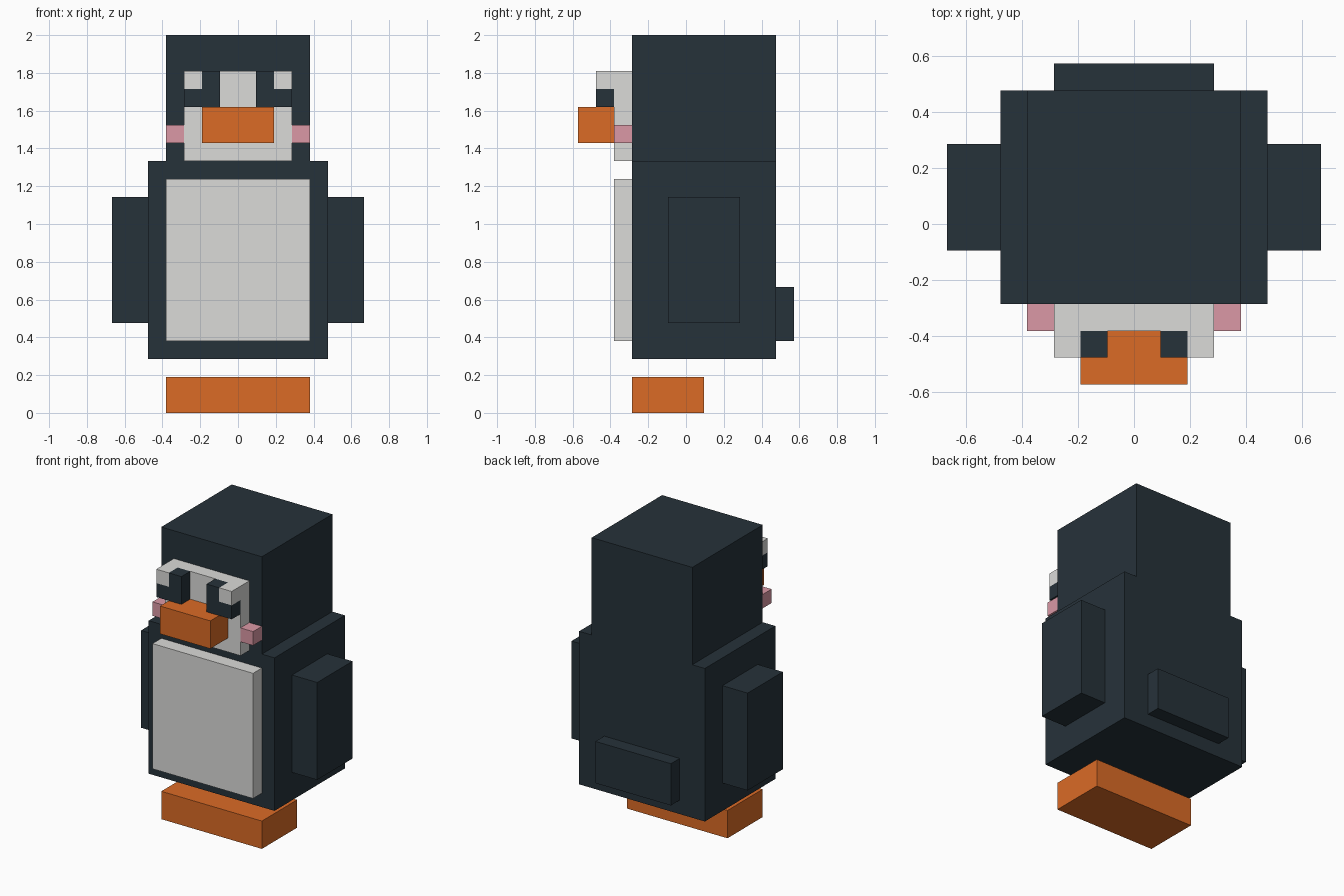
import bpy

U = 2 / 21  # one block unit: the figure is 21 blocks tall

cube = bpy.data.objects.get("Cube")
if cube:
    bpy.data.objects.remove(cube, do_unlink=True)


def material(name, rgb):
    """Flat material from 0-255 display values, stored as linear."""
    linear = [((c / 255 + 0.055) / 1.055) ** 2.4 for c in rgb]
    mat = bpy.data.materials.new(name)
    mat.use_nodes = True
    mat.diffuse_color = (*linear, 1)
    bsdf = mat.node_tree.nodes["Principled BSDF"]
    bsdf.inputs["Base Color"].default_value = (*linear, 1)
    bsdf.inputs["Roughness"].default_value = 0.9
    return mat


navy = material("dark slate", (38, 50, 58))
white = material("off white", (219, 219, 217))
orange = material("orange", (219, 107, 38))
pink = material("pink", (219, 153, 166))


def box(name, mat, x, y, z):
    """Box from (min, max) block ranges on each axis."""
    spans = (x, y, z)
    bpy.ops.mesh.primitive_cube_add(size=1)
    obj = bpy.context.object
    obj.name = name
    for v in obj.data.vertices:
        v.co = [((lo + hi) / 2 + c * (hi - lo)) * U
                for c, (lo, hi) in zip(v.co, spans)]
    obj.data.materials.append(mat)
    return obj


def pair(name, mat, x, y, z):
    """Mirrored left (+x) and right (-x) boxes."""
    box("left_" + name, mat, x, y, z)
    box("right_" + name, mat, (-x[1], -x[0]), y, z)


# Torso, head and tail
box("body", navy, (-5, 5), (-3, 5), (3, 14))
box("head", navy, (-4, 4), (-3, 5), (14, 21))
box("tail", navy, (-3, 3), (5, 6), (4, 7))
pair("wing", navy, (5, 7), (-1, 3), (5, 12))

# Pale front patches
box("belly", white, (-4, 4), (-4, -3), (4, 13))
box("face", white, (-3, 3), (-4, -3), (14, 19))

# Eyes: an L of dark blocks around a pale highlight
pair("eye_inner", navy, (1, 2), (-5, -4), (17, 19))
pair("eye_lower", navy, (2, 3), (-5, -4), (17, 18))
pair("eye_highlight", white, (2, 3), (-5, -4), (18, 19))

# Cheeks, beak and feet
pair("cheek", pink, (3, 4), (-4, -3), (15, 16))
box("beak", orange, (-2, 2), (-6, -4), (15, 17))
box("feet", orange, (-4, 4), (-3, 1), (0, 2))
